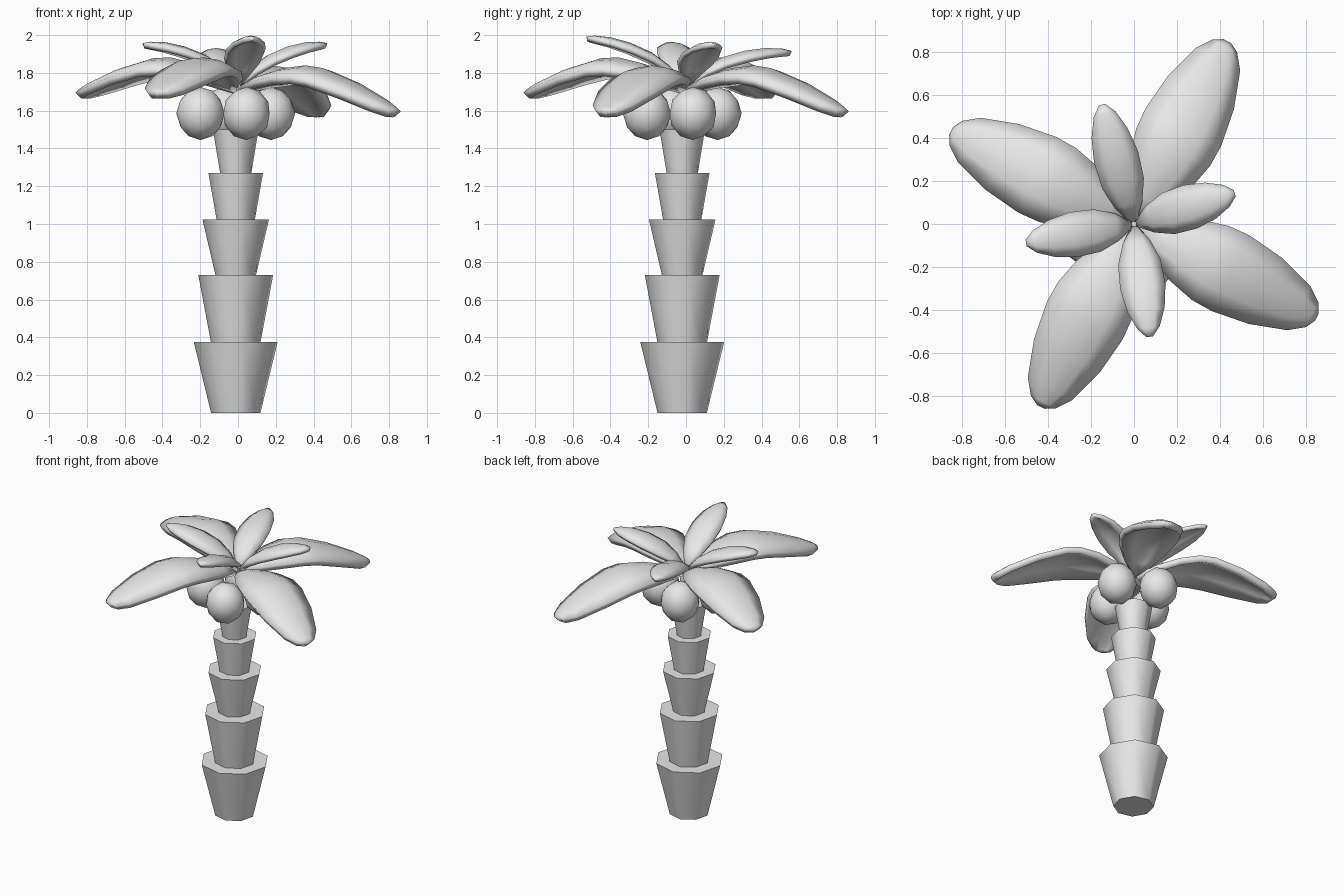
import bpy, bmesh, math
from mathutils import Matrix

cube = bpy.data.objects.get("Cube")
if cube:
    bpy.data.objects.remove(cube)

grey = bpy.data.materials.new("plain grey")
grey.use_nodes = True
colour = (0.8, 0.8, 0.8, 1)
grey.diffuse_color = colour
grey.node_tree.nodes["Principled BSDF"].inputs["Base Color"].default_value = colour


def finish(name, bm):
    """Turn a bmesh into a smooth object with sharp rims."""
    bmesh.ops.recalc_face_normals(bm, faces=bm.faces)
    mesh = bpy.data.meshes.new(name)
    bm.to_mesh(mesh)
    bm.free()
    mesh.materials.append(grey)
    obj = bpy.data.objects.new(name, mesh)
    bpy.context.collection.objects.link(obj)
    bpy.ops.object.select_all(action='DESELECT')
    obj.select_set(True)
    bpy.context.view_layer.objects.active = obj
    bpy.ops.object.shade_smooth_by_angle(angle=math.radians(50))
    return obj


# Trunk: stacked flaring octagonal cups (bottom z, top z, bottom radius, top radius)
TRUNK_X, TRUNK_Y = -0.012, -0.02
segments = [(0, 0.375, 0.132, 0.224), (0.36, 0.73, 0.13, 0.2),
            (0.71, 1.025, 0.104, 0.178), (1.01, 1.27, 0.1, 0.146),
            (1.25, 1.5, 0.08, 0.122)]
for i, (low, high, r_low, r_high) in enumerate(segments):
    bm = bmesh.new()
    place = (Matrix.Translation((TRUNK_X, TRUNK_Y, (low + high) / 2))
             @ Matrix.Rotation(math.radians(8), 4, 'Z'))
    bmesh.ops.create_cone(bm, cap_ends=True, segments=8, radius1=r_low,
                          radius2=r_high, depth=high - low, matrix=place)
    finish(f"trunk_segment_{i + 1}", bm)

# Nuts: four slightly tall balls around the trunk top
for i in range(4):
    a = math.radians(-73 + 90 * i)
    bm = bmesh.new()
    place = (Matrix.Translation((TRUNK_X + 0.195 * math.cos(a),
                                 TRUNK_Y + 0.195 * math.sin(a), 1.585))
             @ Matrix.Rotation(a, 4, 'Z') @ Matrix.Diagonal((1, 1, 1.1, 1)))
    bmesh.ops.create_icosphere(bm, subdivisions=2, radius=0.128, matrix=place)
    finish(f"nut_{i + 1}", bm)


def leaf(name, angle, stations, stretch, tilt, dome, thickness):
    """Domed blade; stations are (distance, width, height) along its spine."""
    a = math.radians(angle)
    c, s = math.cos(a), math.sin(a)
    end = stations[-1][0]
    widest = max(w for _, w, _ in stations)
    bm = bmesh.new()
    rows = []
    for d, w, z in stations:
        row = []
        for k in range(-2, 3):
            x, y = d * stretch, w * k / 4
            drop = dome * (k / 2) ** 2 * w / widest
            row.append(bm.verts.new((x * c - y * s, x * s + y * c,
                                     z + tilt * d / end - drop)))
        rows.append(row)
    for r1, r2 in zip(rows, rows[1:]):
        for k in range(4):
            bm.faces.new((r1[k], r2[k], r2[k + 1], r1[k + 1]))
    obj = finish(name, bm)
    solid = obj.modifiers.new("thickness", 'SOLIDIFY')
    solid.thickness = thickness
    solid.offset = -1
    bpy.ops.object.modifier_move_to_index(modifier=solid.name, index=0)
    return obj


# Large drooping leaves, the two on one side hanging lower
large = [(0.01, 0.03, 1.73), (0.13, 0.19, 1.785), (0.27, 0.32, 1.825),
         (0.4, 0.385, 1.84), (0.505, 0.394, 1.825), (0.687, 0.344, 1.755),
         (0.86, 0.233, 1.665), (0.93, 0.13, 1.62), (0.955, 0.04, 1.6)]
for i, tilt in enumerate((0, 0, 0.1, 0.1)):
    leaf(f"large_leaf_{i + 1}", -27 + 90 * i, large, 1, tilt, 0.06, 0.045)

# Small upright leaves on top
small = [(0.01, 0.03, 1.75), (0.08, 0.13, 1.83), (0.17, 0.2, 1.895),
         (0.28, 0.212, 1.94), (0.38, 0.175, 1.962), (0.46, 0.105, 1.965),
         (0.5, 0.03, 1.958)]
tilts = (0, -0.04, 0, 0.035)
lengths = (0.98, 1.15, 1.02, 1.06)
for i in range(4):
    leaf(f"small_leaf_{i + 1}", (17, 105, 190, 278)[i], small, lengths[i],
         tilts[i], 0.035, 0.028)
